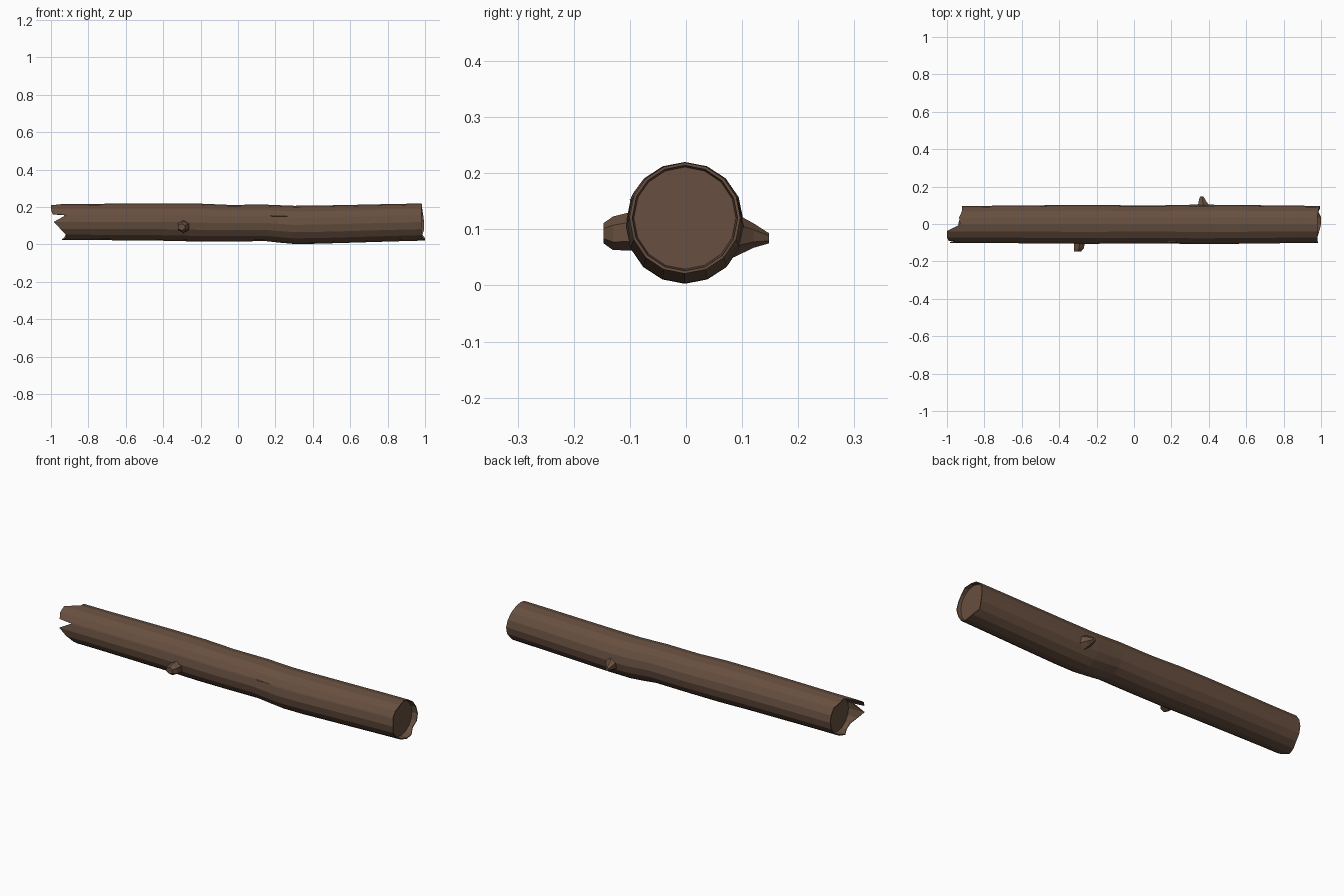
import bpy, bmesh, math
from mathutils import Vector

if "Cube" in bpy.data.objects:
    bpy.data.objects.remove(bpy.data.objects["Cube"])


def material(name, rgb):
    m = bpy.data.materials.new(name)
    m.diffuse_color = (*rgb, 1)
    m.use_nodes = True
    m.node_tree.nodes["Principled BSDF"].inputs["Base Color"].default_value = m.diffuse_color
    return m


bark = material("bark brown", (0.135, 0.078, 0.050))


def make(name, bm):
    bmesh.ops.recalc_face_normals(bm, faces=bm.faces)
    me = bpy.data.meshes.new(name)
    bm.to_mesh(me)
    bm.free()
    me.materials.append(bark)
    ob = bpy.data.objects.new(name, me)
    bpy.context.collection.objects.link(ob)
    return ob


# Log: 16 sides (plus one extra column for the sharp notch), k = 0 is +y, 4 is up, 8 is -y
KS = [0, 1, 2, 3, 4, 5, 6, 6.85, 7, 8, 9, 10, 11, 12, 13, 14, 15]
LEFT = [-.92, -.92, -.92, -.935, -.93, -1, -1, -.99, -.92, -.985, -.95,
        -.92, -.92, -.94, -.93, -.92, -.92]
RIGHT = [.995, .99, .985, .98, .98, .985, .98, .98, .98, .985, .98,
         .98, .99, 1, 1, .985, .995]
# x, top z, bottom z, half width
RINGS = [(-.82, .217, .024, .099), (-.4, .220, .020, .103), (-.22, .219, .016, .104),
         (-.05, .212, .016, .102), (.15, .213, .018, .102), (.22, .210, .010, .103),
         (.3, .207, .003, .105), (.42, .208, .004, .105), (.62, .212, .010, .103),
         (.85, .217, .017, .100)]


def point(x, k, top, bot, w, inset=0.0):
    a = k * math.tau / 16
    return Vector((x, -.002 + (w - inset) * math.cos(a),
                   (top + bot) / 2 + ((top - bot) / 2 - inset) * math.sin(a)))


LE, RE = (.217, .024, .099), (.219, .021, .099)
bm = bmesh.new()
rings = [[point(-.895, k, *LE, .008) for k in KS],
         [point(x, k, *LE, .005) for x, k in zip(LEFT, KS)],
         [point(x, k, *LE) for x, k in zip(LEFT, KS)]]
rings += [[point(x, k, t, b, w) for k in KS] for x, t, b, w in RINGS]
rings += [[point(x, k, *RE) for x, k in zip(RIGHT, KS)],
          [point(x, k, *RE, .005) for x, k in zip(RIGHT, KS)],
          [point(.965, k, *RE, .008) for k in KS]]
loops = [[bm.verts.new(p) for p in r] for r in rings]
n = len(KS)
for a, b in zip(loops, loops[1:]):
    for i in range(n):
        j = (i + 1) % n
        bm.faces.new((a[i], a[j], b[j], b[i]))
bm.faces.new(loops[0])      # recessed end faces
bm.faces.new(loops[-1])
make("log", bm)


# Broken branch stubs: tapering six-sided rings from base to tip
def stub(name, sections):
    bm = bmesh.new()
    loops = [[bm.verts.new((x + rx * math.cos(i * math.tau / 6 + .5), y,
                            z + rz * math.sin(i * math.tau / 6 + .5))) for i in range(6)]
             for x, y, z, rx, rz in sections]
    for a, b in zip(loops, loops[1:]):
        for i in range(6):
            j = (i + 1) % 6
            bm.faces.new((a[i], a[j], b[j], b[i]))
    bm.faces.new(loops[0])
    bm.faces.new(loops[-1])
    make(name, bm)


stub("front_branch_stub", [(-.29, -.085, .098, .036, .036), (-.295, -.130, .093, .030, .030),
                           (-.302, -.147, .093, .022, .018)])
stub("back_branch_stub", [(.378, .085, .090, .042, .040), (.366, .120, .089, .024, .022),
                          (.362, .148, .084, .010, .009)])

# Thin bark splinter along the front
bm = bmesh.new()
a, b, c, d = [bm.verts.new(p) for p in ((.17, -.094, .156), (.30, -.094, .150),
                                        (.18, -.101, .153), (.18, -.094, .148))]
for f in ((a, b, c), (a, c, d), (b, d, c), (a, d, b)):
    bm.faces.new(f)
make("bark_splinter", bm)
